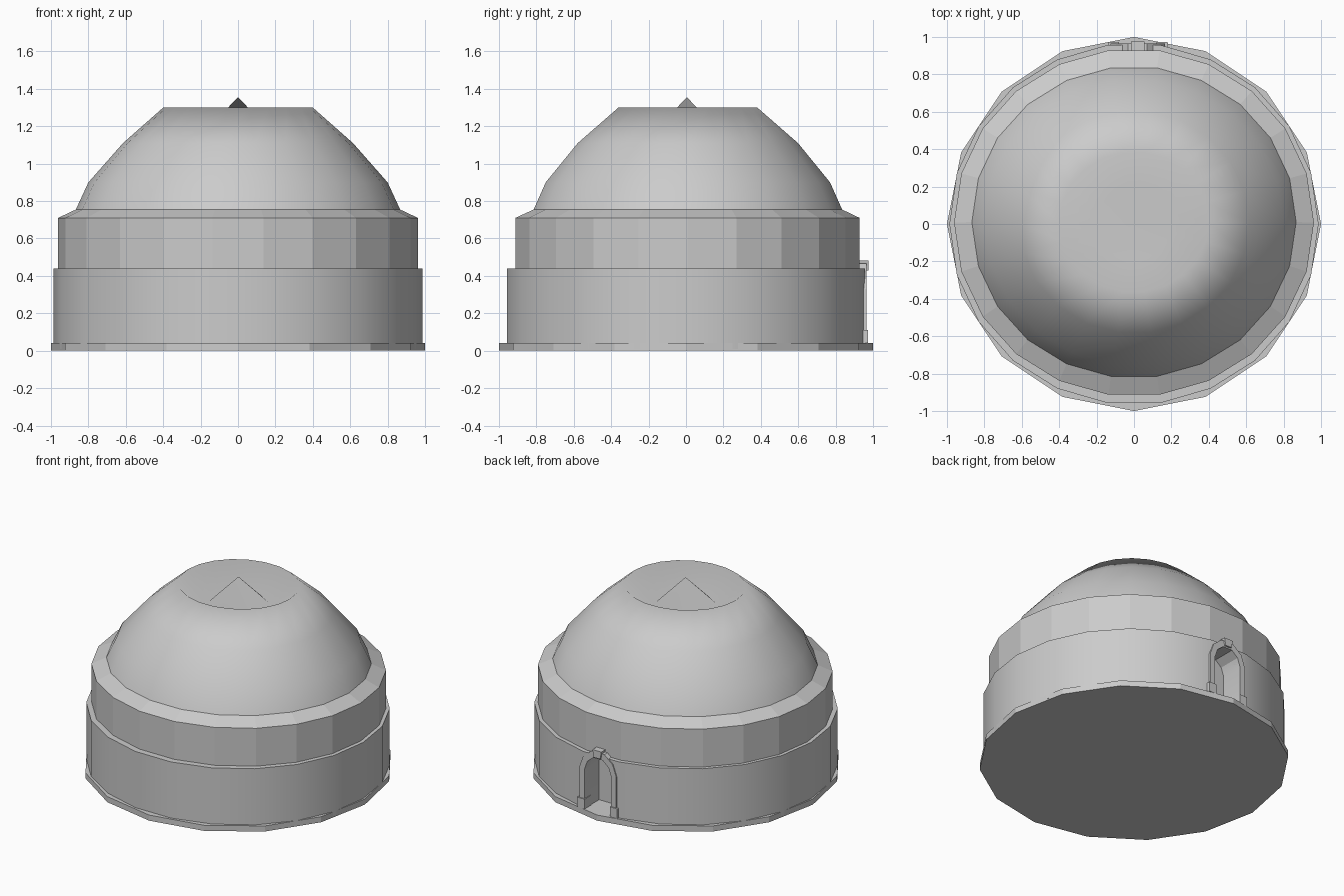
import bpy, bmesh, math

if "Cube" in bpy.data.objects:
    bpy.data.objects.remove(bpy.data.objects["Cube"])


def finish(bm, name, smooth):
    bmesh.ops.recalc_face_normals(bm, faces=bm.faces)
    for f in bm.faces:
        f.smooth = smooth
    me = bpy.data.meshes.new(name)
    bm.to_mesh(me)
    bm.free()
    ob = bpy.data.objects.new(name, me)
    bpy.context.collection.objects.link(ob)
    return ob


def rings(name, profile, sides, smooth=False, caps=False, tip=None):
    """Skin a stack of (z, x radius, y radius, y centre) rings."""
    bm = bmesh.new()
    loops = []
    for z, rx, ry, yc in profile:
        loops.append([bm.verts.new((rx * math.cos(2 * math.pi * i / sides),
                                    yc + ry * math.sin(2 * math.pi * i / sides), z))
                      for i in range(sides)])
    for a, b in zip(loops, loops[1:]):
        for i in range(sides):
            j = (i + 1) % sides
            bm.faces.new((a[i], a[j], b[j], b[i]))
    if caps:
        bm.faces.new(loops[0][::-1])
        bm.faces.new(loops[-1])
    if tip:
        t = bm.verts.new(tip)
        for i in range(sides):
            bm.faces.new((loops[-1][i], loops[-1][(i + 1) % sides], t))
    return finish(bm, name, smooth)


def prism(name, outline, y0, y1):
    """Extrude an (x, z) outline along y."""
    bm = bmesh.new()
    face = bm.faces.new([bm.verts.new((x, y0, z)) for x, z in outline])
    ext = bmesh.ops.extrude_face_region(bm, geom=[face])
    verts = [v for v in ext["geom"] if isinstance(v, bmesh.types.BMVert)]
    bmesh.ops.translate(bm, verts=verts, vec=(0, y1 - y0, 0))
    return finish(bm, name, False)


def arch(half, foot, spring, top):
    """Outline of a faceted arch from right foot to left foot."""
    right = [(half, foot), (half, spring),
             (half * 0.8, spring + (top - spring) * 0.6), (half * 0.35, top)]
    left = [(-x, z) for x, z in reversed(right)]
    return [(DOOR_X + x, z) for x, z in right + left]


DOOR_X = 0.02

# Foundation slab
rings("foundation", [(0, 1, 1, 0), (0.04, 1, 1, 0)], 16, caps=True)

# Lower drum with door recess cut into the back
drum = rings("lower_drum", [(0.01, 0.987, 0.967, 0), (0.44, 0.987, 0.967, 0)],
             22, smooth=True, caps=True)
cutter = prism("door_cutter", arch(0.105, 0.03, 0.32, 0.42), 0.80, 1.2)
mod = drum.modifiers.new("door_recess", "BOOLEAN")
mod.operation = "DIFFERENCE"
mod.solver = "EXACT"
mod.object = cutter
bpy.context.view_layer.objects.active = drum
drum.select_set(True)
bpy.ops.object.modifier_apply(modifier=mod.name)
bpy.data.objects.remove(cutter)
bpy.ops.object.shade_smooth_by_angle(angle=math.radians(20))

# Faceted upper drum with sloped shoulder
rings("upper_drum", [(0.43, 0.962, 0.93, 0.008), (0.71, 0.962, 0.93, 0.008),
                     (0.755, 0.867, 0.833, 0.01)], 22)

# Smooth dome, dished inside the rim, with a cone rising from the middle
rings("dome", [(0.755, 0.867, 0.833, 0.01), (0.90, 0.80, 0.768, 0.01),
               (1.11, 0.615, 0.595, 0.01), (1.30, 0.40, 0.375, 0.01),
               (1.15, 0.20, 0.20, 0.005)],
      22, smooth=True, tip=(0, 0.005, 1.355))

# Door surround
outer = arch(0.145, 0.04, 0.33, 0.465)
inner = arch(0.105, 0.04, 0.32, 0.42)
prism("door_surround", outer + inner[::-1], 0.91, 0.964)

# Surround feet and keystone
for side, label in ((-1, "left"), (1, "right")):
    a, b = DOOR_X + side * 0.1, DOOR_X + side * 0.158
    prism("door_foot_" + label, [(a, 0.04), (b, 0.04), (b, 0.11), (a, 0.11)], 0.90, 0.972)
prism("door_keystone", [(DOOR_X - 0.025, 0.43), (DOOR_X + 0.025, 0.43),
                        (DOOR_X + 0.035, 0.483), (DOOR_X - 0.035, 0.483)], 0.92, 0.975)
